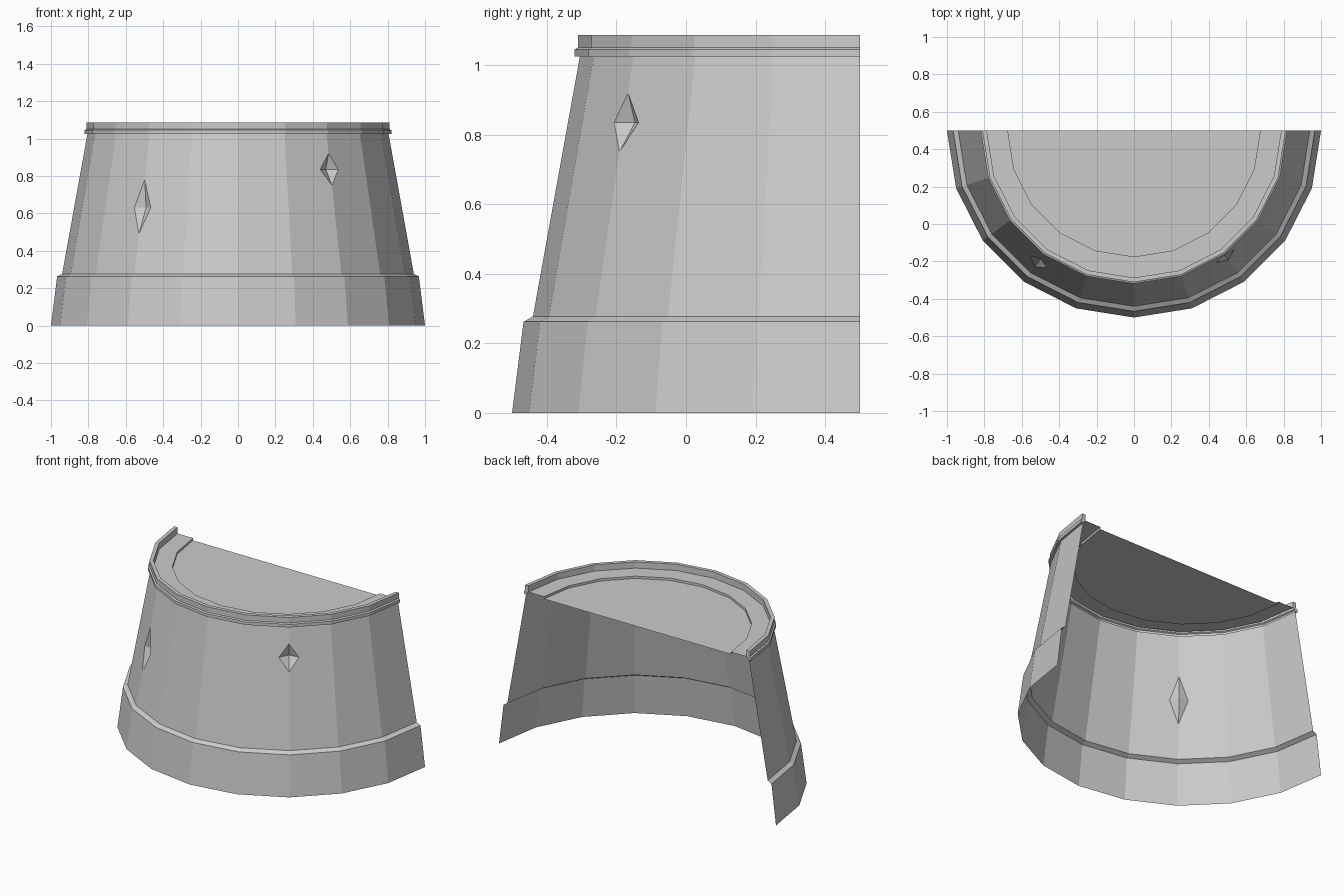
import bpy, math
from mathutils import Vector

if "Cube" in bpy.data.objects:
    bpy.data.objects.remove(bpy.data.objects["Cube"])

SEG = 10          # sides of the half round
BACK = 0.5        # y of the open back edge


def point(k, r, z):
    a = math.pi * k / SEG
    return Vector((r * math.cos(a), BACK - r * math.sin(a), z))


def make(name, verts, faces):
    me = bpy.data.meshes.new(name)
    me.from_pydata([tuple(v) for v in verts], [], faces)
    me.update()
    ob = bpy.data.objects.new(name, me)
    bpy.context.collection.objects.link(ob)
    return ob


def lathe(name, profile, cap_ends=False, fill_last=False):
    """Sweep an (r, z) profile around the half circle, as an open shell."""
    n = SEG + 1
    verts = [point(k, r, z) for r, z in profile for k in range(n)]
    faces = []
    for i in range(len(profile) - 1):
        lo, up = i * n, (i + 1) * n
        faces += [(lo + k + 1, lo + k, up + k, up + k + 1) for k in range(SEG)]
    if cap_ends:
        faces.append([i * n for i in range(len(profile))][::-1])
        faces.append([i * n + SEG for i in range(len(profile))])
    if fill_last:
        last = (len(profile) - 1) * n
        faces.append([last + k for k in range(n)][::-1])
    return make(name, verts, faces)


def chipped_wall(name, low, high, chips):
    """Tapered wall; each chip is a four-sided dent on a vertical edge."""
    (r0, z0), (r1, z1) = low, high

    def on_wall(k, z, inset=0.0):
        return point(k, r0 + (r1 - r0) * (z - z0) / (z1 - z0) - inset, z)

    n = SEG + 1
    verts = [on_wall(k, z) for z in (z0, z1) for k in range(n)]
    extra = {}
    faces = []
    for k, (bottom, mid, top, width, depth) in chips.items():
        b = len(verts)
        edge = on_wall(k, mid)
        verts += [on_wall(k, bottom), on_wall(k, top),
                  edge.lerp(on_wall(k - 1, mid), width),
                  edge.lerp(on_wall(k + 1, mid), width),
                  on_wall(k, mid, depth)]
        extra[k] = b
        B, T, S, E, C = range(b, b + 5)
        faces += [(B, S, C), (S, T, C), (T, E, C), (E, B, C)]
    for k in range(SEG):
        f = [k + 1, k]
        if k in extra:
            b = extra[k]
            f += [b, b + 3, b + 1]
        f += [n + k, n + k + 1]
        if k + 1 in extra:
            b = extra[k + 1]
            f += [b + 1, b + 2, b]
        faces.append(f)
    return make(name, verts, faces)


# flared base with sloped ledge
lathe("base", [(1.0, 0), (0.967, 0.262), (0.94, 0.277)])

# tapered wall with two chips
chipped_wall("wall", (0.94, 0.277), (0.805, 1.025),
             {3: (0.75, 0.835, 0.92, 0.23, 0.04),
              7: (0.49, 0.63, 0.78, 0.2, 0.04)})

# moulded rim around the top
lathe("rim", [(0.805, 1.025), (0.82, 1.025), (0.82, 1.045), (0.811, 1.05),
              (0.811, 1.086), (0.787, 1.086), (0.787, 1.045)], cap_ends=True)

# ledge stepping down to the platform floor
lathe("floor", [(0.787, 1.045), (0.675, 1.045), (0.675, 1.03)], fill_last=True)
